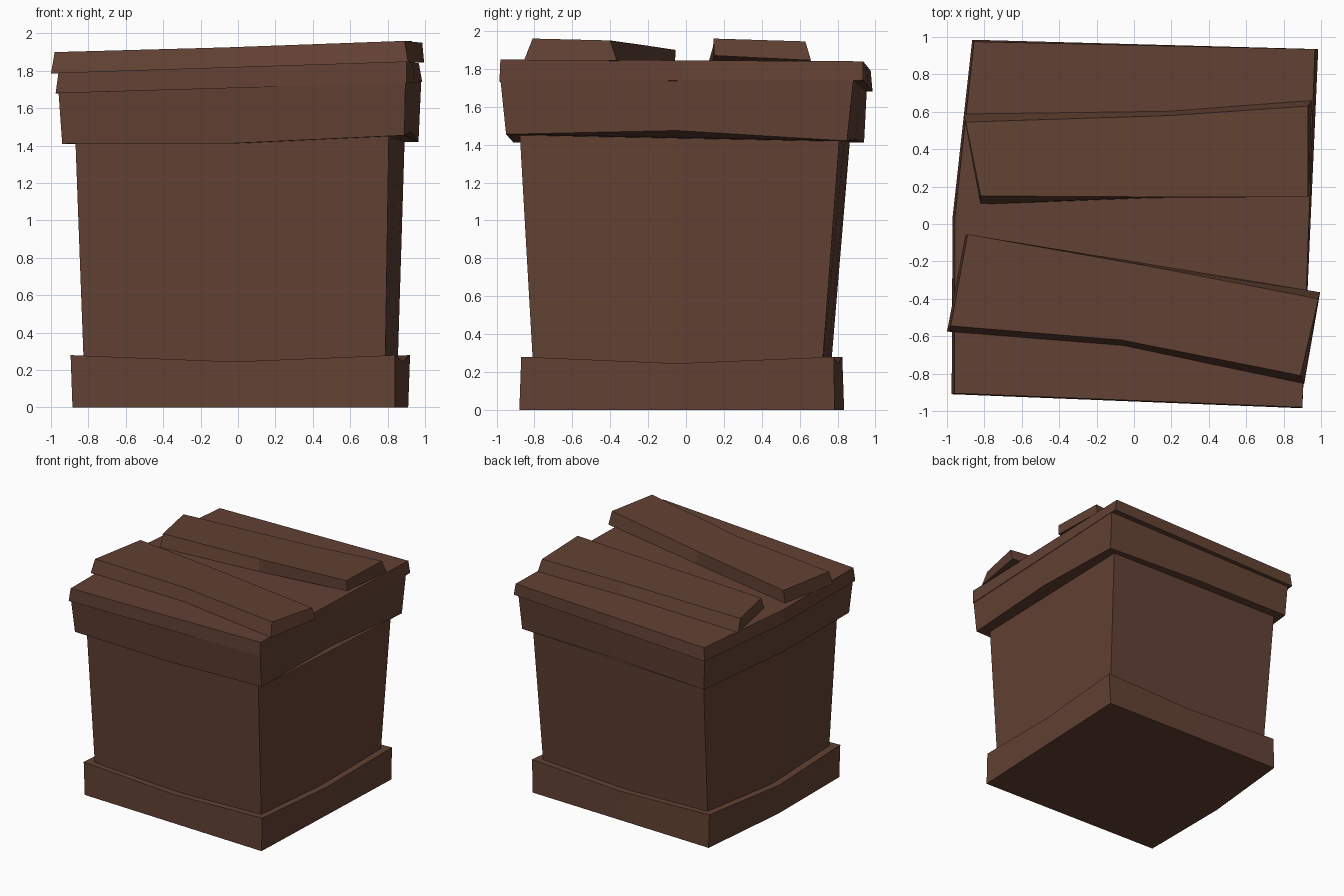
import bpy
from mathutils import Vector

wood = bpy.data.materials.new("dark brown wood")
wood.diffuse_color = (0.122, 0.053, 0.033, 1)


def ring(corners, dips=(0, 0, 0, 0), bulge=0.0):
    """Four corners (front-left, anticlockwise) with a midpoint on each side.
    dips shift the midpoints in z; bulge pushes the left midpoint outwards."""
    out = []
    for i in range(4):
        a, b = Vector(corners[i]), Vector(corners[(i + 1) % 4])
        mid = (a + b) / 2 + Vector((-bulge if i == 3 else 0, 0, dips[i]))
        out += [a, mid]
    return out


def loft(name, low, high):
    """Closed block between two rings of equal length."""
    n = len(low)
    faces = [tuple(reversed(range(n))), tuple(range(n, 2 * n))]
    faces += [(i, (i + 1) % n, n + (i + 1) % n, n + i) for i in range(n)]
    mesh = bpy.data.meshes.new(name)
    mesh.from_pydata([tuple(v) for v in list(low) + list(high)], [], faces)
    mesh.materials.append(wood)
    obj = bpy.data.objects.new(name, mesh)
    bpy.context.collection.objects.link(obj)
    return obj


# Base skirt, its top edge dipping at the middle of each side
loft("base_skirt",
     ring([(-.885, -.82, 0), (.84, -.88, 0), (.91, .785, 0), (-.80, .835, 0)], bulge=.04),
     ring([(-.895, -.82, .28), (.84, -.87, .28), (.92, .78, .28), (-.80, .825, .28)],
          (-.035,) * 4, .04))

# Tapered box body
loft("box_body",
     ring([(-.82, -.76, .1), (.785, -.80, .1), (.85, .71, .1), (-.74, .755, .1)], bulge=.04),
     ring([(-.872, -.82, 1.5), (.807, -.88, 1.5), (.893, .815, 1.5), (-.775, .872, 1.5)], bulge=.045))

# Lid collar, flaring upwards
loft("lid_collar",
     ring([(-.94, -.875, 1.41), (.89, -.95, 1.455), (.965, .85, 1.42), (-.83, .94, 1.41)],
          (-.02, .037, .015, 0), .05),
     ring([(-.96, -.90, 1.69), (.895, -.98, 1.745), (.98, .885, 1.75), (-.845, .955, 1.70)],
          bulge=.05))

# Lid cap with an overhang at the back
loft("lid_cap",
     ring([(-.975, -.91, 1.68), (.90, -.985, 1.735), (.985, .935, 1.74), (-.865, .985, 1.68)],
          bulge=.05),
     ring([(-.96, -.905, 1.79), (.90, -.98, 1.85), (.967, .935, 1.84), (-.855, .975, 1.79)],
          bulge=.05))

# Loose planks on the lid: front-left, front-middle, front-right, back-right, back-middle, back-left
loft("front_plank",
     [(-1, -.575, 1.785), (-.06, -.65, 1.815), (.91, -.855, 1.845),
      (.995, -.365, 1.845), (.05, -.21, 1.815), (-.90, -.06, 1.785)],
     [(-.98, -.545, 1.90), (-.07, -.62, 1.925), (.89, -.81, 1.96),
      (.985, -.40, 1.95), (.05, -.22, 1.925), (-.89, -.055, 1.90)])
loft("back_plank",
     [(-.82, .105, 1.785), (.1, .14, 1.82), (.935, .15, 1.87),
      (.95, .66, 1.845), (.2, .605, 1.815), (-.91, .59, 1.785)],
     [(-.82, .15, 1.895), (.1, .145, 1.925), (.93, .145, 1.96),
      (.93, .63, 1.945), (.2, .58, 1.92), (-.90, .545, 1.89)])
